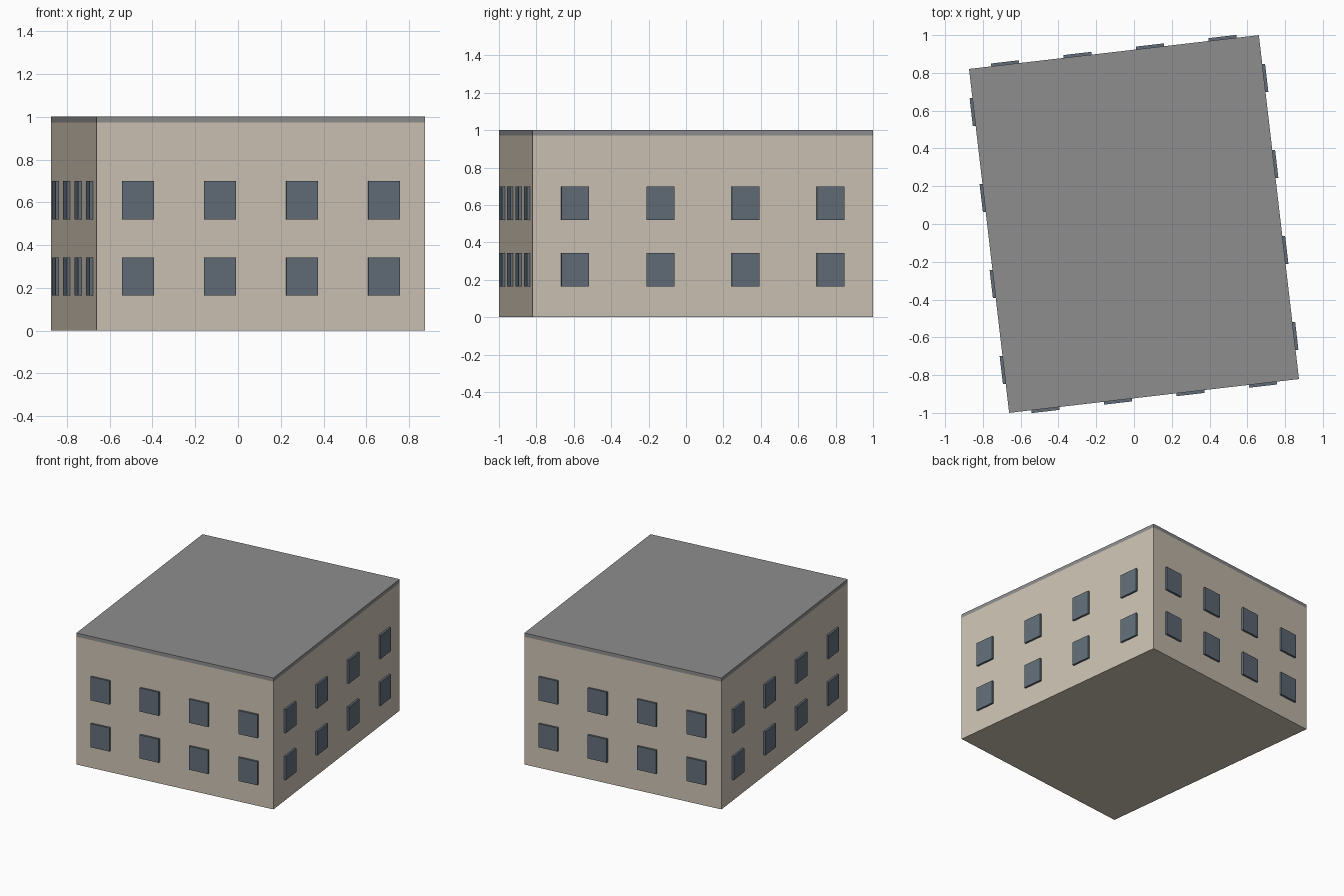
import bpy
from math import pi, radians
from mathutils import Matrix

old = bpy.data.objects.get("Cube")
if old:
    bpy.data.objects.remove(old, do_unlink=True)

WIDTH, DEPTH, HEIGHT, ROOF = 1.545, 1.833, 1.0, 0.028
TURN = Matrix.Rotation(radians(6.65), 4, "Z")


def material(name, r, g, b):
    mat = bpy.data.materials.new(name)
    mat.use_nodes = True
    mat.diffuse_color = (r, g, b, 1)
    mat.node_tree.nodes["Principled BSDF"].inputs["Base Color"].default_value = (r, g, b, 1)
    return mat


wall_mat = material("beige plaster", 0.61, 0.545, 0.455)
roof_mat = material("grey roof", 0.27, 0.27, 0.275)
window_mat = material("blue grey glass", 0.122, 0.155, 0.19)


def box(name, size, centre, mat, spin=0):
    """Box placed in the building's own axes, spun about its centre axis, then turned."""
    bpy.ops.mesh.primitive_cube_add(size=1)
    obj = bpy.context.object
    obj.name = name
    obj.data.materials.append(mat)
    obj.matrix_world = (TURN @ Matrix.Rotation(spin, 4, "Z")
                        @ Matrix.Translation(centre) @ Matrix.Diagonal((*size, 1)))
    return obj


# Main block and flush flat roof
box("walls", (WIDTH, DEPTH, HEIGHT - ROOF), (0, 0, (HEIGHT - ROOF) / 2), wall_mat)
box("roof", (WIDTH, DEPTH, ROOF), (0, 0, HEIGHT - ROOF / 2), roof_mat)

# Two rows of four windows on every side, standing slightly proud of the wall
sides = ["front", "left", "back", "right"]
for k, side in enumerate(sides):
    length, reach = (WIDTH, DEPTH) if k % 2 == 0 else (DEPTH, WIDTH)
    for row, z in (("lower", 0.253), ("upper", 0.61)):
        for i in range(4):
            x = ((i + 0.5) / 4 - 0.5) * length
            box(f"{side}_{row}_window_{i + 1}", (0.149, 0.03, 0.179),
                (x, -reach / 2, z), window_mat, k * pi / 2)
